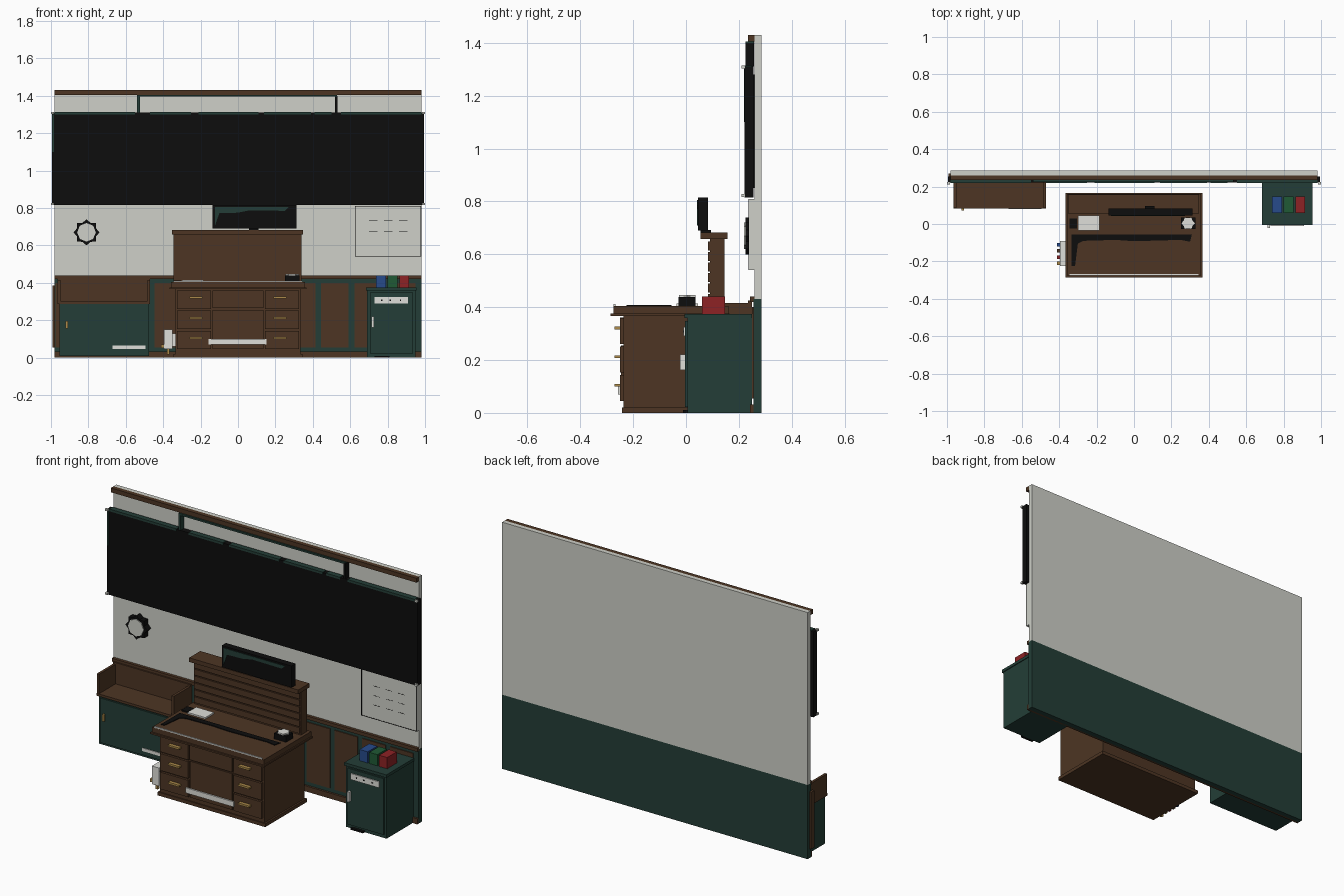
import bpy, bmesh, math


def mat(name, r, g, b):
    m = bpy.data.materials.new(name)
    m.diffuse_color = (r, g, b, 1)
    return m


BROWN = mat("walnut brown", 0.075, 0.036, 0.017)
GREEN = mat("dark green", 0.017, 0.048, 0.038)
WALL = mat("wall grey white", 0.62, 0.63, 0.58)
WHITE = mat("paper white", 0.74, 0.74, 0.70)
BLACK = mat("black", 0.004, 0.004, 0.004)
GOLD = mat("brass", 0.42, 0.26, 0.07)
BLUE = mat("blue", 0.02, 0.07, 0.26)
LEAF = mat("green", 0.014, 0.10, 0.035)
RED = mat("red", 0.27, 0.016, 0.018)


def finish(name, bm, m):
    bmesh.ops.recalc_face_normals(bm, faces=bm.faces)
    me = bpy.data.meshes.new(name)
    bm.to_mesh(me)
    bm.free()
    me.materials.append(m)
    ob = bpy.data.objects.new(name, me)
    bpy.context.collection.objects.link(ob)
    return ob


def box(name, m, x0, x1, y0, y1, z0, z1):
    bm = bmesh.new()
    bmesh.ops.create_cube(bm, size=1)
    for v in bm.verts:
        v.co = ((x0 + x1) / 2 + v.co.x * (x1 - x0),
                (y0 + y1) / 2 + v.co.y * (y1 - y0),
                (z0 + z1) / 2 + v.co.z * (z1 - z0))
    return finish(name, bm, m)


def prism(name, m, pts, lo, hi, axis):
    """Extrude a 2D outline along y (outline in x,z) or z (outline in x,y)."""
    place = (lambda p, d: (p[0], d, p[1])) if axis == 'y' else (lambda p, d: (p[0], p[1], d))
    bm = bmesh.new()
    f = bm.faces.new([bm.verts.new(place(p, lo)) for p in pts])
    ext = bmesh.ops.extrude_face_region(bm, geom=[f])['geom']
    off = [b - a for a, b in zip(place((0, 0), lo), place((0, 0), hi))]
    bmesh.ops.translate(bm, vec=off, verts=[v for v in ext if isinstance(v, bmesh.types.BMVert)])
    return finish(name, bm, m)


def ring(cx, cy, radii, n):
    return [(cx + radii[i % len(radii)] * math.cos(2 * math.pi * i / n),
             cy + radii[i % len(radii)] * math.sin(2 * math.pi * i / n)) for i in range(n)]


# Wall, wainscot and trims
box("wall_upper", WALL, -0.98, 0.98, 0.26, 0.285, 0.43, 1.43)
box("wall_lower", GREEN, -0.98, 0.98, 0.255, 0.285, 0, 0.43)
box("crown_trim", BROWN, -0.98, 0.98, 0.235, 0.26, 1.405, 1.43)
box("chair_rail", BROWN, -0.98, 0.98, 0.243, 0.262, 0.42, 0.44)
box("baseboard", BROWN, -0.98, 0.98, 0.243, 0.256, 0, 0.032)
for i in range(11):
    x = -0.97 + 0.178 * i
    box("wainscot_panel", BROWN, x - 0.01 if i else -0.975, min(x + 0.138, 0.97),
        0.25, 0.256, 0.055, 0.40)
box("end_panel", BROWN, -0.992, -0.978, 0.24, 0.27, 0.055, 0.385)

# Wide blackboard with green upper edge strips and corner caps
box("blackboard", BLACK, -0.995, 0.995, 0.222, 0.255, 0.815, 1.31)
box("blackboard_mount", BLACK, -0.9, 0.9, 0.254, 0.261, 0.85, 1.28)
for a, b in ((-0.98, -0.55), (-0.47, -0.25), (-0.21, 0.11), (0.14, 0.39), (0.41, 0.50), (0.55, 0.98)):
    box("board_top_strip", GREEN, a, b, 0.219, 0.25, 1.301, 1.314)
box("board_side_strip", GREEN, -0.994, -0.984, 0.219, 0.225, 1.10, 1.30)
for s in (-1, 1):
    for z in (0.822, 1.308):
        box("board_corner_cap", WALL, s * 0.992 - 0.008, s * 0.992 + 0.008, 0.21, 0.224, z - 0.006, z + 0.006)

# Upper screen bracket
box("bracket_bar", GREEN, -0.54, 0.53, 0.225, 0.257, 1.395, 1.405)
box("bracket_post_left", GREEN, -0.54, -0.525, 0.225, 0.257, 1.31, 1.40)
box("bracket_post_right", BLACK, 0.518, 0.533, 0.225, 0.257, 1.31, 1.40)

# Star-shaped wall clock
prism("clock_star", BLACK, ring(-0.81, 0.67, (0.07, 0.055), 16), 0.225, 0.26, 'y')
prism("clock_face", WALL, ring(-0.81, 0.67, (0.05,), 8), 0.22, 0.226, 'y')

# Notice board with a thin outline and short marks
box("notice_board", WALL, 0.625, 0.98, 0.238, 0.26, 0.54, 0.81)
for z in (0.5415, 0.8085):
    box("notice_border", BLACK, 0.625, 0.98, 0.2365, 0.239, z - 0.0015, z + 0.0015)
for x in (0.6265, 0.9785):
    box("notice_border", BLACK, x - 0.0015, x + 0.0015, 0.2365, 0.239, 0.54, 0.81)
for i in range(3):
    for j in range(3):
        x, z = 0.70 + 0.08 * i, 0.62 + 0.055 * j
        box("notice_mark", BLACK, x, x + 0.045, 0.2372, 0.239, z, z + 0.002)

# Left cabinet with open brown tray
box("left_cabinet", GREEN, -0.955, -0.475, 0.09, 0.25, 0.01, 0.29)
box("left_cabinet_door", GREEN, -0.945, -0.485, 0.083, 0.091, 0.022, 0.28)
box("tray_floor", BROWN, -0.965, -0.47, 0.082, 0.25, 0.288, 0.302)
box("tray_back", BROWN, -0.965, -0.47, 0.235, 0.25, 0.30, 0.425)
for x in (-0.965, -0.485):
    box("tray_side", BROWN, x, x + 0.015, 0.085, 0.25, 0.30, 0.415)
box("left_cabinet_handle", GOLD, -0.922, -0.91, 0.072, 0.085, 0.155, 0.195)
box("left_cabinet_label", WHITE, -0.67, -0.495, 0.079, 0.084, 0.047, 0.065)

# Right cabinet
box("right_cabinet", GREEN, 0.69, 0.95, 0.005, 0.25, 0, 0.36)
box("right_cabinet_top", GREEN, 0.685, 0.955, -0.005, 0.25, 0.358, 0.375)
box("right_cabinet_door", GREEN, 0.705, 0.935, -0.004, 0.006, 0.022, 0.348)
box("right_cabinet_label", WHITE, 0.73, 0.91, -0.01, -0.003, 0.29, 0.325)
for x in (0.765, 0.81, 0.865):
    box("label_dot", BLACK, x, x + 0.007, -0.012, -0.009, 0.304, 0.311)
box("right_cabinet_handle", WHITE, 0.715, 0.727, -0.022, -0.003, 0.162, 0.22)
box("right_cabinet_foot", BLACK, 0.73, 0.81, -0.012, 0.006, 0, 0.01)
for x, m in ((0.738, BLUE), (0.80, LEAF), (0.863, RED)):
    box("binder", m, x, x + 0.052, 0.06, 0.148, 0.375, 0.44)

# Desk carcass and top
box("desk_plinth", BROWN, -0.345, 0.345, -0.243, 0.14, 0, 0.02)
box("desk_body", BROWN, -0.335, 0.335, -0.237, 0.13, 0.02, 0.37)
box("desk_lip", BROWN, -0.365, 0.365, -0.285, 0.165, 0.367, 0.376)
box("desk_top", BROWN, -0.358, 0.358, -0.275, 0.16, 0.376, 0.405)
box("desk_front_strip", WHITE, -0.345, 0.345, -0.275, -0.266, 0.403, 0.411)

# Drawers with brass pulls, mirrored
for s in (-1, 1):
    for i in range(3):
        z = 0.045 + 0.108 * i
        c = s * 0.235
        box("drawer_front", BROWN, c - 0.09, c + 0.09, -0.25, -0.236, z, z + 0.098)
        c = s * 0.225
        box("drawer_pull", GOLD, c - 0.035, c + 0.035, -0.27, -0.249, z + 0.054, z + 0.065)
box("desk_center_panel", BROWN, -0.135, 0.135, -0.246, -0.236, 0.045, 0.255)
box("desk_center_drawer", BROWN, -0.135, 0.135, -0.25, -0.236, 0.265, 0.36)
box("desk_label", WHITE, -0.157, 0.152, -0.257, -0.249, 0.07, 0.10)

# Slatted hutch
box("hutch_back", BROWN, -0.345, 0.34, 0.09, 0.145, 0.405, 0.66)
for i in range(6):
    z = 0.415 + 0.04 * i
    box("hutch_slat", BROWN, -0.34, 0.335, 0.083, 0.091, z, z + 0.034)
box("hutch_cap", BROWN, -0.352, 0.348, 0.055, 0.157, 0.658, 0.682)

# Monitor
box("monitor_foot", BLACK, 0.06, 0.11, 0.055, 0.095, 0.68, 0.692)
box("monitor", BLACK, -0.135, 0.312, 0.045, 0.083, 0.69, 0.815)
prism("monitor_picture", GREEN, [(-0.122, 0.708), (-0.10, 0.772), (0.0, 0.775), (0.06, 0.787),
                                 (0.25, 0.785), (0.272, 0.805), (-0.122, 0.805)], 0.042, 0.046, 'y')

# Desk items
prism("desk_mat", BLACK, [(-0.335, -0.225), (-0.315, -0.225), (-0.30, -0.105), (-0.27, -0.09),
                          (-0.1, -0.085), (0.0, -0.092), (0.25, -0.085), (0.30, -0.095),
                          (0.31, -0.055), (-0.335, -0.055)], 0.404, 0.409, 'z')
box("note_pad", WHITE, -0.30, -0.185, -0.035, 0.045, 0.404, 0.414)
box("stapler", BLACK, -0.345, -0.305, -0.025, 0.03, 0.404, 0.412)
box("cup", BLACK, 0.25, 0.328, -0.028, 0.035, 0.404, 0.438)
prism("cup_filling", WHITE, ring(0.289, 0.004, (0.036, 0.027), 12), 0.437, 0.446, 'z')

# Side box with small coloured knobs
box("side_box", WHITE, -0.395, -0.35, -0.225, -0.09, 0.045, 0.15)
box("side_box_bracket", WHITE, -0.352, -0.334, -0.20, -0.12, 0.06, 0.13)
for y, m in ((-0.21, GOLD), (-0.177, RED), (-0.143, BROWN), (-0.11, BLUE)):
    box("side_knob", m, -0.412, -0.394, y - 0.009, y + 0.009, 0.052, 0.07)
box("side_hook", GOLD, -0.38, -0.365, -0.215, -0.20, 0.018, 0.046)
